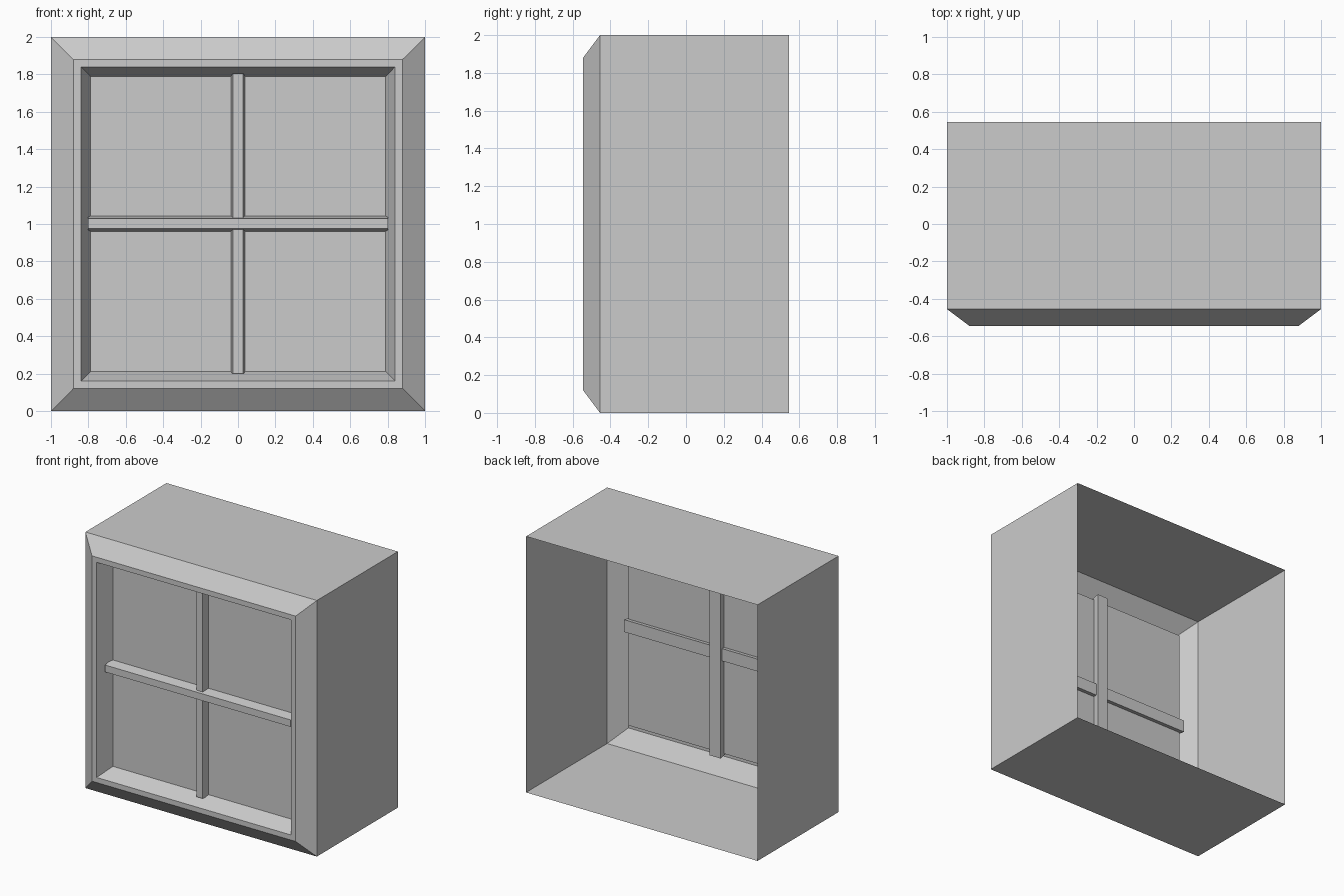
import bpy, bmesh
from mathutils import Matrix, Vector

if "Cube" in bpy.data.objects:
    bpy.data.objects.remove(bpy.data.objects["Cube"])


def finish(name, bm):
    mesh = bpy.data.meshes.new(name)
    bm.to_mesh(mesh)
    bm.free()
    ob = bpy.data.objects.new(name, mesh)
    bpy.context.collection.objects.link(ob)
    return ob


def square_ring(bm, half, y):
    # square loop around the window centre, counter-clockwise from the front
    return [bm.verts.new((sx * half, y, 1 + sz * half))
            for sx, sz in ((-1, -1), (1, -1), (1, 1), (-1, 1))]


# Window frame: thin shell, open at the back (half size, depth)
PANE_HALF, PANE_Y = 0.788, -0.418
profile = [(1.0, 0.545), (1.0, -0.455), (0.88, -0.545),
           (0.84, -0.545), (PANE_HALF, PANE_Y)]
bm = bmesh.new()
rings = [square_ring(bm, h, y) for h, y in profile]
for a, b in zip(rings, rings[1:]):
    for i in range(4):
        j = (i + 1) % 4
        bm.faces.new((a[i], a[j], b[j], b[i]))
finish("window_frame", bm)

# Single pane closing the recess
bm = bmesh.new()
bm.faces.new(square_ring(bm, PANE_HALF, PANE_Y))
finish("pane", bm)


# Glazing bars: tapered section, narrow at the front, piercing the pane
def glazing_bar(name, front_y, angle):
    bm = bmesh.new()
    bmesh.ops.create_cube(bm, size=1)
    for v in bm.verts:
        front = v.co.y < 0
        half = 0.027 if front else 0.048
        v.co = Vector((1.604 * v.co.x,
                       front_y if front else front_y + 0.116,
                       2 * half * v.co.z))
    bmesh.ops.rotate(bm, verts=bm.verts, matrix=Matrix.Rotation(angle, 3, 'Y'))
    bmesh.ops.translate(bm, verts=bm.verts, vec=(0, 0, 1.002))
    finish(name, bm)


glazing_bar("horizontal_bar", -0.495, 0)
glazing_bar("vertical_bar", -0.475, 1.5707963)
